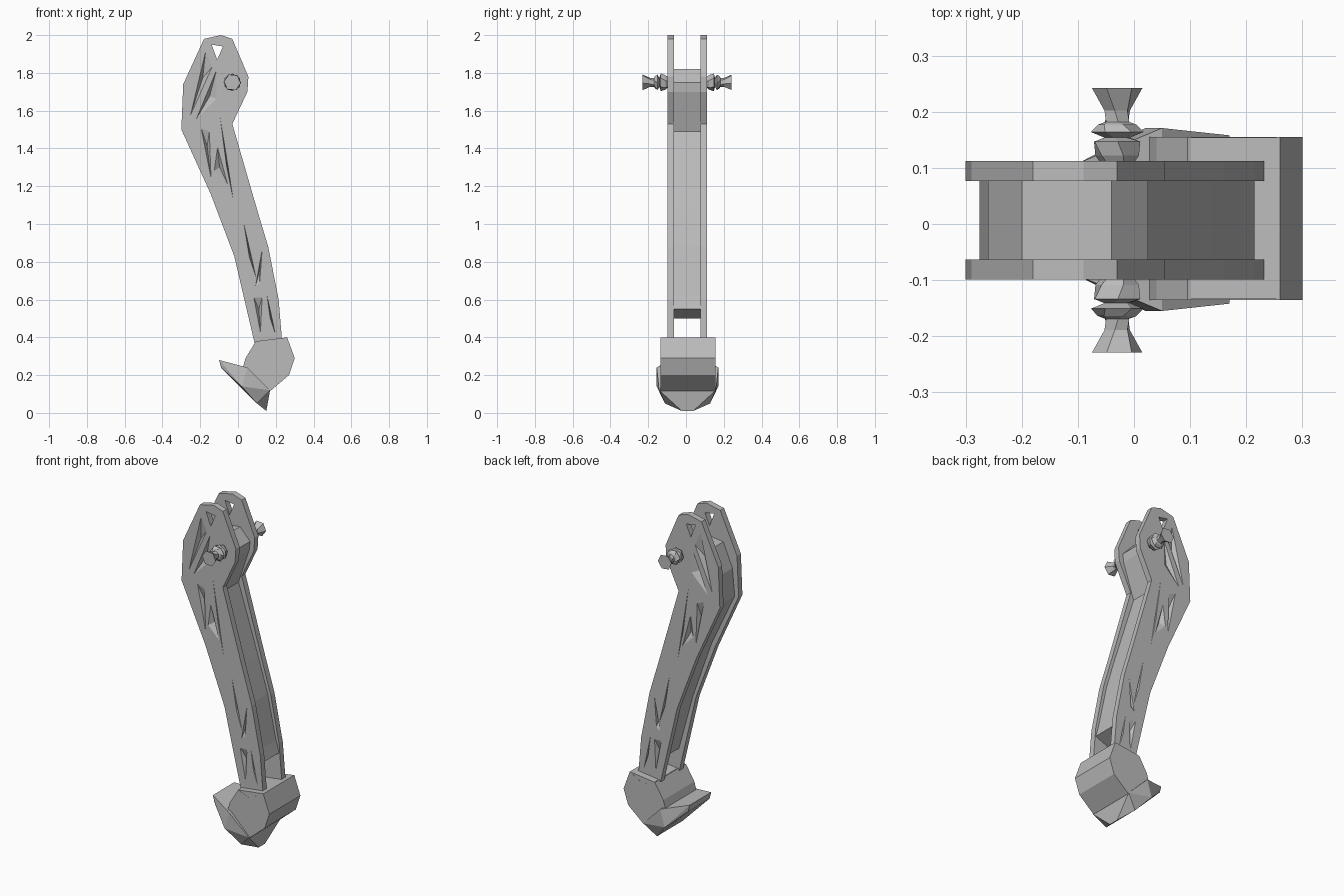
import bpy
import bmesh
from math import cos, sin, tau

cube = bpy.data.objects.get("Cube")
if cube:
    bpy.data.objects.remove(cube)

grey = bpy.data.materials.new("plain grey")
grey.use_nodes = True
colour = (0.5, 0.5, 0.5, 1)
grey.diffuse_color = colour
grey.node_tree.nodes["Principled BSDF"].inputs["Base Color"].default_value = colour


def finish(bm, name):
    bmesh.ops.recalc_face_normals(bm, faces=bm.faces)
    mesh = bpy.data.meshes.new(name)
    bm.to_mesh(mesh)
    bm.free()
    mesh.materials.append(grey)
    obj = bpy.data.objects.new(name, mesh)
    bpy.context.collection.objects.link(obj)
    return obj


def add_prism(bm, outline, y0, y1):
    """Extrude an (x, z) outline from y0 to y1."""
    rings = [[bm.verts.new((x, y, z)) for x, z in outline] for y in (y0, y1)]
    bm.faces.new(rings[0])
    bm.faces.new(rings[1])
    n = len(outline)
    for i in range(n):
        j = (i + 1) % n
        bm.faces.new((rings[0][i], rings[0][j], rings[1][j], rings[1][i]))


def add_groove(bm, tri, y_out, y_in):
    """Shallow pyramid that carves a faceted dent."""
    base = [bm.verts.new((x, y_out, z)) for x, z in tri]
    tip = bm.verts.new((sum(p[0] for p in tri) / 3, y_in, sum(p[1] for p in tri) / 3))
    bm.faces.new(base)
    for i in range(3):
        bm.faces.new((base[i], base[(i + 1) % 3], tip))


# Side plates with a top eyelet and carved dents
plate = [(-0.18, 1.98), (-0.09, 2.0), (-0.03, 1.98), (0.055, 1.78), (0.05, 1.7),
         (-0.03, 1.53), (0.1, 1.08), (0.16, 0.88), (0.215, 0.6), (0.235, 0.36),
         (0.09, 0.36), (-0.02, 0.83), (-0.145, 1.16), (-0.3, 1.5), (-0.29, 1.74)]
eyelet = [(-0.14, 1.95), (-0.08, 1.94), (-0.11, 1.87)]
grooves = [[(-0.17, 1.93), (-0.13, 1.84), (-0.26, 1.55)],
           [(-0.11, 1.83), (-0.11, 1.66), (-0.23, 1.54)],
           [(-0.2, 1.52), (-0.15, 1.5), (-0.14, 1.22)],
           [(-0.1, 1.6), (-0.06, 1.3), (-0.02, 1.1)],
           [(-0.13, 1.28), (-0.11, 1.42), (-0.05, 1.2)],
           [(0.025, 1.03), (0.06, 0.82), (0.1, 0.7)],
           [(0.13, 0.88), (0.115, 0.68), (0.09, 0.66)],
           [(0.08, 0.62), (0.13, 0.62), (0.12, 0.41)],
           [(0.15, 0.64), (0.17, 0.5), (0.2, 0.41)]]

for name, inner, outer in (("front_plate", -0.063, -0.099), ("back_plate", 0.077, 0.112)):
    bm = bmesh.new()
    add_prism(bm, plate, inner, outer)
    obj = finish(bm, name)
    side = 1 if outer > 0 else -1
    bm = bmesh.new()
    add_prism(bm, eyelet, inner - 0.02 * side, outer + 0.02 * side)
    for tri in grooves:
        add_groove(bm, tri, outer + 0.003 * side, outer - 0.022 * side)
    cutter = finish(bm, "plate_cutter")
    cutter.hide_render = True
    mod = obj.modifiers.new("carve", "BOOLEAN")
    mod.operation = "DIFFERENCE"
    mod.solver = "EXACT"
    mod.object = cutter
    bpy.context.view_layer.objects.active = obj
    bpy.ops.object.modifier_apply(modifier=mod.name)
    bpy.data.objects.remove(cutter)

# Recessed core between the plates
core = [(-0.2, 1.8), (-0.04, 1.82), (0.025, 1.75), (0.02, 1.7), (-0.05, 1.49),
        (0.08, 1.08), (0.14, 0.88), (0.195, 0.62), (0.215, 0.55), (0.09, 0.5),
        (0.0, 0.83), (-0.12, 1.17), (-0.275, 1.5), (-0.26, 1.66)]
bm = bmesh.new()
add_prism(bm, core, -0.065, 0.079)
finish(bm, "core")

# Ankle block
ankle = [(0.095, 0.38), (0.17, 0.35), (0.26, 0.4), (0.3, 0.29), (0.27, 0.2),
         (0.17, 0.115), (0.07, 0.15), (0.02, 0.22), (0.04, 0.29)]
bm = bmesh.new()
add_prism(bm, ankle, -0.135, 0.155)
# flat bearing surface that holds the plates
add_prism(bm, [(0.1, 0.38), (0.26, 0.4), (0.26, 0.3), (0.1, 0.3)], -0.134, 0.154)
finish(bm, "ankle")

# Slanted foot pad: rows of x, z, half width
rows = [(-0.1, 0.28, 0.1), (-0.09, 0.24, 0.1), (0.02, 0.14, 0.163),
        (0.1, 0.05, 0.12), (0.15, 0.01, 0.03), (0.17, 0.12, 0.15),
        (0.05, 0.24, 0.163)]
bm = bmesh.new()
for x, z, half in rows:
    for side in (-1, 1):
        bm.verts.new((x, side * half + 0.008, z))
bmesh.ops.convex_hull(bm, input=bm.verts)
finish(bm, "foot_pad")

# Turned pivot pins: distance from the plate, radius
profile = [(-0.01, 0.025), (0.01, 0.04), (0.035, 0.047), (0.042, 0.024),
           (0.052, 0.047), (0.065, 0.035), (0.07, 0.024), (0.09, 0.024),
           (0.13, 0.045)]
for name, start, side in (("front_pin", -0.099, -1), ("back_pin", 0.112, 1)):
    bm = bmesh.new()
    rings = []
    for k, (d, r) in enumerate(profile):
        turn = k * 0.25
        rings.append([bm.verts.new((-0.03 + r * cos(tau * i / 6 + turn), start + side * d,
                                    1.75 + r * sin(tau * i / 6 + turn))) for i in range(6)])
    for a, b in zip(rings, rings[1:]):
        for i in range(6):
            j = (i + 1) % 6
            bm.faces.new((a[i], a[j], b[j], b[i]))
    bm.faces.new(rings[0])
    bm.faces.new(rings[-1])
    finish(bm, name)
